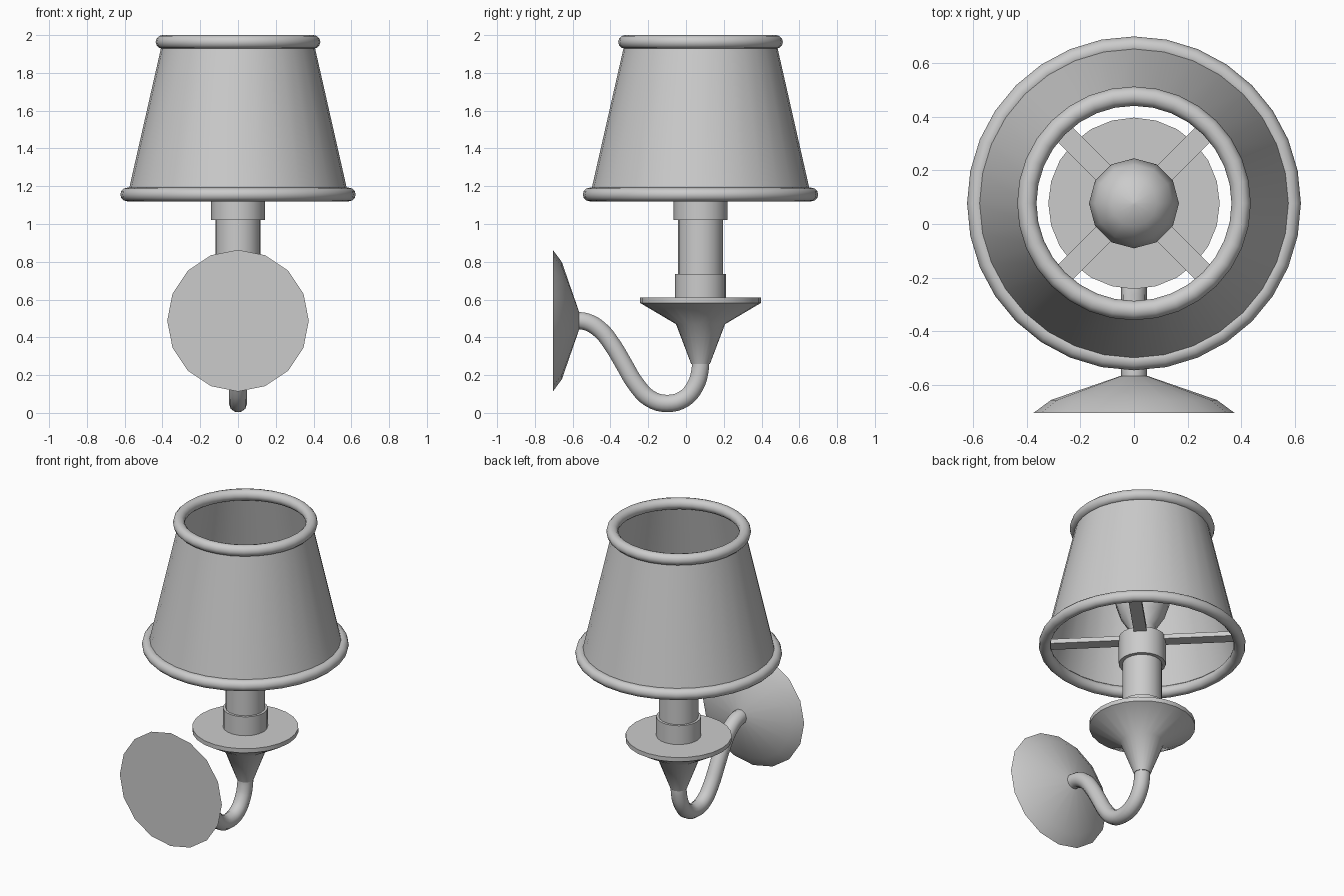
import bpy, math
from mathutils import Matrix, Vector

if "Cube" in bpy.data.objects:
    bpy.data.objects.remove(bpy.data.objects["Cube"])

AXIS_Y = 0.077  # lamp stem axis


def finish(ob, angle=40):
    bpy.ops.object.select_all(action='DESELECT')
    ob.select_set(True)
    bpy.context.view_layer.objects.active = ob
    bpy.ops.object.shade_smooth_by_angle(angle=math.radians(angle))
    return ob


def lathe(name, profile, sides, matrix, cap_start=True, cap_end=True):
    """Revolve (radius, height) points around local z."""
    verts, faces = [], []
    for r, h in profile:
        for i in range(sides):
            a = 2 * math.pi * i / sides
            verts.append(matrix @ Vector((r * math.cos(a), r * math.sin(a), h)))
    for k in range(len(profile) - 1):
        for i in range(sides):
            j = (i + 1) % sides
            faces.append((k * sides + i, k * sides + j, (k + 1) * sides + j, (k + 1) * sides + i))
    if cap_start:
        faces.append(tuple(reversed(range(sides))))
    if cap_end:
        faces.append(tuple(range(len(verts) - sides, len(verts))))
    me = bpy.data.meshes.new(name)
    me.from_pydata(verts, [], faces)
    ob = bpy.data.objects.new(name, me)
    bpy.context.collection.objects.link(ob)
    return finish(ob)


def ring(name, major, z):
    bpy.ops.mesh.primitive_torus_add(major_radius=major, minor_radius=0.036, major_segments=32,
                                     minor_segments=12, location=(0, AXIS_Y, z))
    ob = bpy.context.object
    ob.name = name
    return finish(ob, 60)


stem = Matrix.Translation((0, AXIS_Y, 0))

# Shade with rolled rims
lathe("shade", [(0.585, 1.15), (0.4, 1.965)], 32, stem, False, False)
ring("shade_bottom_rim", 0.587, 1.156)
ring("shade_top_rim", 0.4, 1.964)

# Drip dish with tapered cup, collar, candle tube and socket
lathe("drip_dish", [(0.05, 0.26), (0.13, 0.47), (0.32, 0.582), (0.32, 0.61)], 24, stem)
lathe("collar", [(0.135, 0.6), (0.135, 0.735)], 20, stem)
lathe("candle_tube", [(0.119, 0.72), (0.119, 1.03)], 20, stem)
lathe("socket", [(0.142, 1.02), (0.142, 1.2)], 20, stem)

# Bulb
lathe("bulb", [(0.075, 1.19), (0.085, 1.27), (0.135, 1.35), (0.168, 1.45), (0.145, 1.54),
               (0.085, 1.6), (0.005, 1.62)], 12, stem)

# Flat spokes holding the shade
for i in range(4):
    a = math.radians(45 + 90 * i)
    bpy.ops.mesh.primitive_cube_add(size=1)
    ob = bpy.context.object
    ob.name = f"shade_spoke_{i + 1}"
    ob.matrix_world = (stem @ Matrix.Rotation(a, 4, 'Z') @ Matrix.Translation((0.33, 0, 1.185))
                       @ Matrix.Diagonal((0.48, 0.078, 0.03, 1)))

# Wall plate, lathed along +y
wall = Matrix.Translation((0, -0.705, 0.488)) @ Matrix.Rotation(-math.pi / 2, 4, 'X')
lathe("wall_plate", [(0.375, 0), (0.31, 0.048), (0.05, 0.138)], 16, wall)

# Curved arm from plate to dish
path = [(-0.6, 0.488), (-0.53, 0.483), (-0.455, 0.44), (-0.39, 0.36), (-0.33, 0.26), (-0.265, 0.152),
        (-0.19, 0.075), (-0.1, 0.05), (-0.01, 0.075), (0.05, 0.145), (0.075, 0.23), (0.077, 0.29)]
cu = bpy.data.curves.new("arm", 'CURVE')
cu.dimensions = '3D'
cu.bevel_depth = 0.048
cu.bevel_resolution = 3
cu.resolution_u = 4
cu.use_fill_caps = True
sp = cu.splines.new('BEZIER')
sp.bezier_points.add(len(path) - 1)
for p, (y, z) in zip(sp.bezier_points, path):
    p.co = (0, y, z)
    p.handle_left_type = p.handle_right_type = 'AUTO'
arm = bpy.data.objects.new("arm", cu)
bpy.context.collection.objects.link(arm)
bpy.ops.object.select_all(action='DESELECT')
arm.select_set(True)
bpy.context.view_layer.objects.active = arm
bpy.ops.object.convert(target='MESH')
finish(bpy.context.object, 50)
